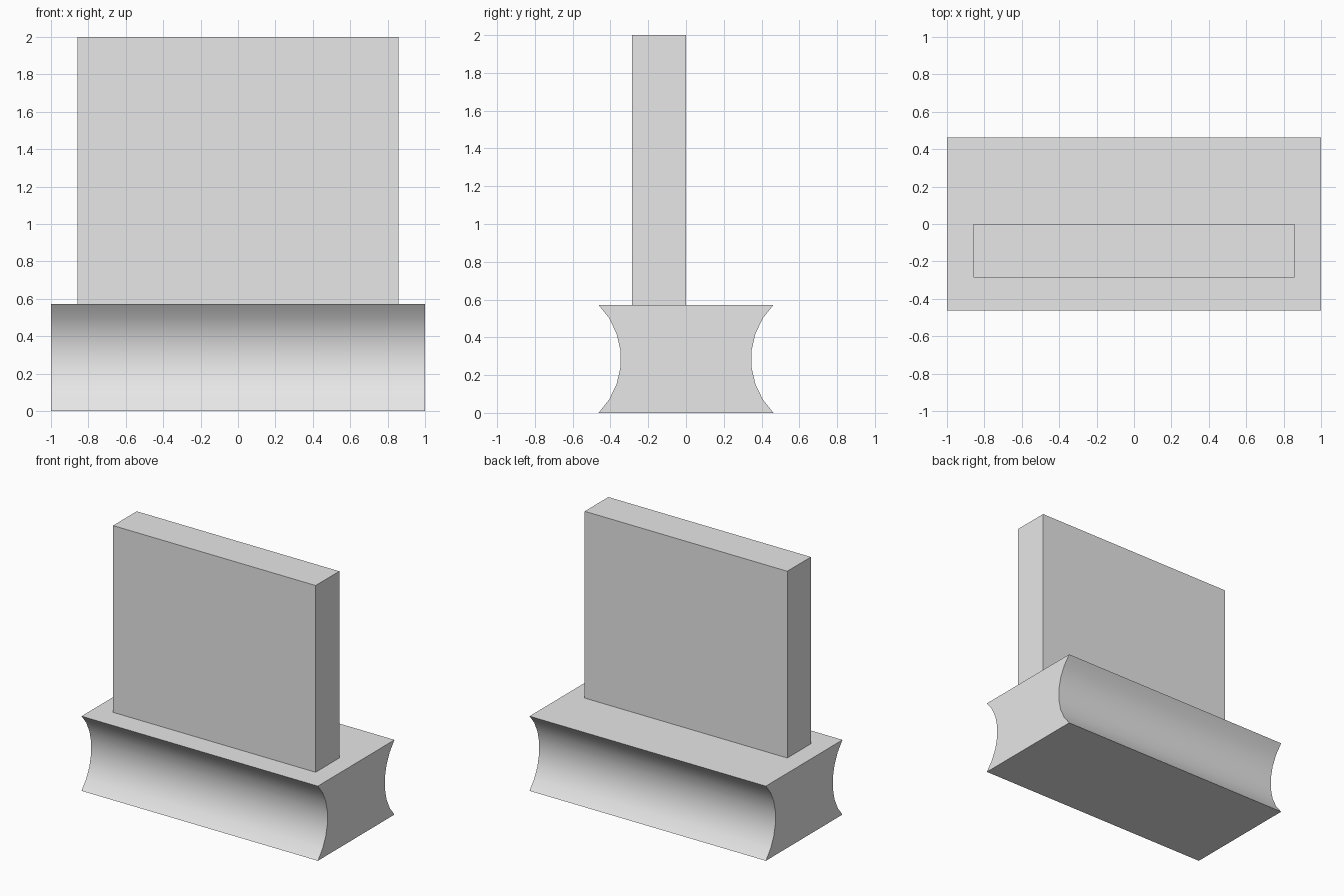
import bpy, bmesh, math

cube = bpy.data.objects.get("Cube")
if cube:
    bpy.data.objects.remove(cube, do_unlink=True)

# Single plain grey material
grey = bpy.data.materials.new("plain_grey")
grey.use_nodes = True
colour = (0.8, 0.8, 0.8, 1)
grey.diffuse_color = colour
grey.node_tree.nodes["Principled BSDF"].inputs["Base Color"].default_value = colour

U = 1 / 7             # module of the design
BASE_HEIGHT = 4 * U
BASE_DEPTH = 0.463    # half depth at top and bottom edges
SEGMENTS = 7


def extrude_profile(name, profile, half_width):
    """Extrude a closed (y, z) outline along x."""
    bm = bmesh.new()
    face = bm.faces.new([bm.verts.new((-half_width, y, z)) for y, z in profile])
    result = bmesh.ops.extrude_face_region(bm, geom=[face])
    moved = [v for v in result["geom"] if isinstance(v, bmesh.types.BMVert)]
    bmesh.ops.translate(bm, verts=moved, vec=(2 * half_width, 0, 0))
    bmesh.ops.recalc_face_normals(bm, faces=bm.faces[:])
    mesh = bpy.data.meshes.new(name)
    bm.to_mesh(mesh)
    bm.free()
    mesh.materials.append(grey)
    obj = bpy.data.objects.new(name, mesh)
    bpy.context.collection.objects.link(obj)
    return obj


# Base block with a quarter-circle cove along its front and back
half = BASE_HEIGHT / 2
radius = half * math.sqrt(2)
cove = []
for i in range(SEGMENTS + 1):
    a = math.pi / 2 * (i / SEGMENTS - 0.5)
    cove.append((BASE_DEPTH + half - radius * math.cos(a), half + radius * math.sin(a)))
outline = cove + [(-y, z) for y, z in reversed(cove)]
base = extrude_profile("coved_base", outline, 1)

# Upright slab, its back face on the centre line
slab_outline = [(-2 * U, BASE_HEIGHT), (0, BASE_HEIGHT), (0, 2), (-2 * U, 2)]
extrude_profile("upright_slab", slab_outline, 6 * U)

# Smooth the coves, keep the other edges sharp
bpy.ops.object.select_all(action="DESELECT")
base.select_set(True)
bpy.context.view_layer.objects.active = base
bpy.ops.object.shade_smooth_by_angle(angle=math.radians(30))
